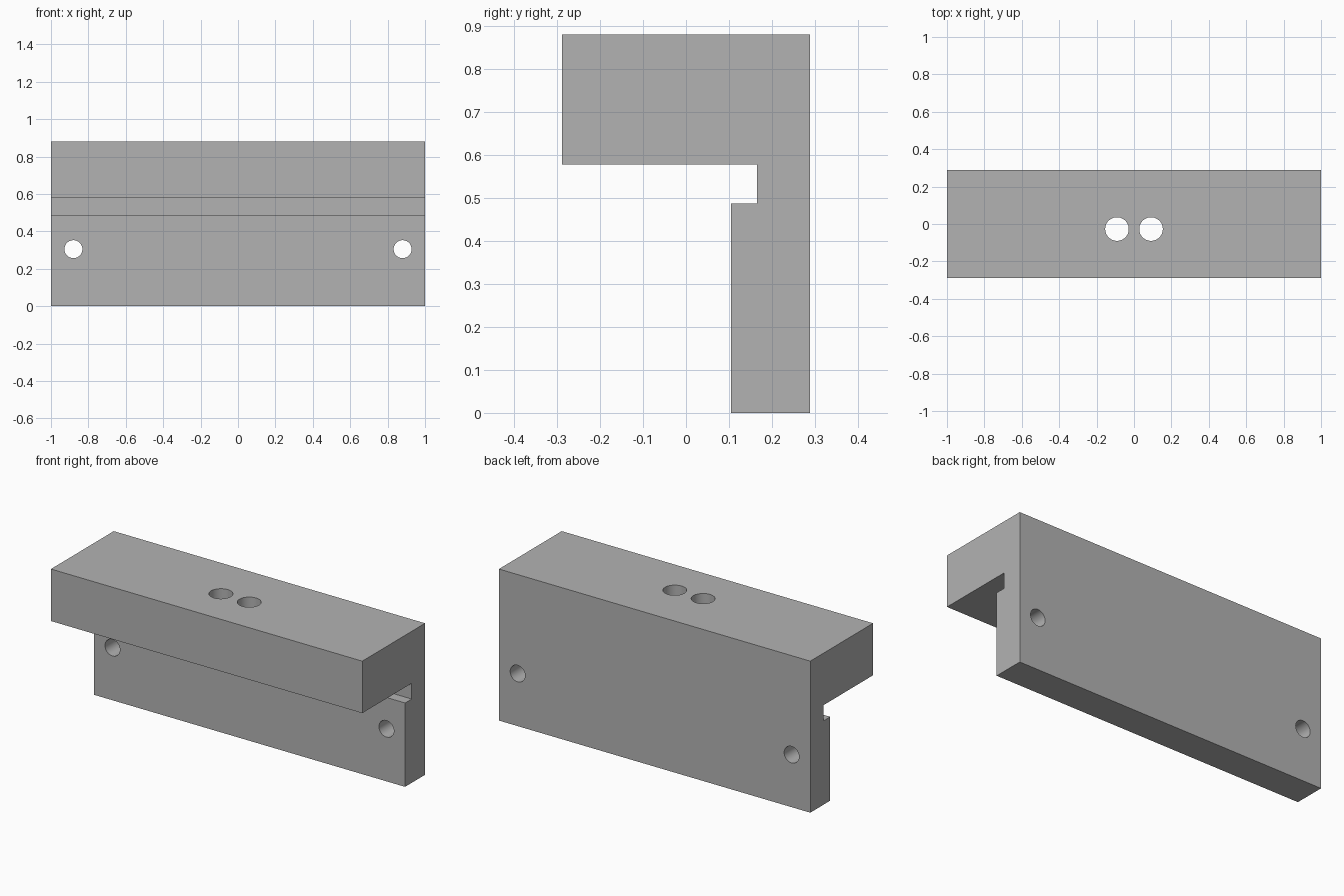
import bpy
import bmesh
import math

cube = bpy.data.objects.get("Cube")
if cube:
    bpy.data.objects.remove(cube, do_unlink=True)

grey = bpy.data.materials.new("plain grey")
grey.use_nodes = True
colour = (0.45, 0.45, 0.45, 1)
grey.diffuse_color = colour
grey.node_tree.nodes["Principled BSDF"].inputs["Base Color"].default_value = colour

# Side profile (y, z): thick top block, relief groove and back plate
profile = [(-0.288, 0.88), (-0.288, 0.578), (0.165, 0.578), (0.165, 0.487),
           (0.105, 0.487), (0.105, 0), (0.288, 0), (0.288, 0.88)]

bm = bmesh.new()
face = bm.faces.new([bm.verts.new((-1, y, z)) for y, z in profile])
ext = bmesh.ops.extrude_face_region(bm, geom=[face])
verts = [v for v in ext["geom"] if isinstance(v, bmesh.types.BMVert)]
bmesh.ops.translate(bm, verts=verts, vec=(2, 0, 0))
bmesh.ops.recalc_face_normals(bm, faces=bm.faces)
mesh = bpy.data.meshes.new("angle_bracket")
bm.to_mesh(mesh)
bm.free()
mesh.materials.append(grey)
bracket = bpy.data.objects.new("angle_bracket", mesh)
bpy.context.collection.objects.link(bracket)


def drill(name, location, radius, depth, tilt=0):
    """Cut a round through hole in the bracket."""
    bpy.ops.mesh.primitive_cylinder_add(vertices=48, radius=radius, depth=depth,
                                        location=location, rotation=(tilt, 0, 0))
    cutter = bpy.context.object
    cutter.name = name
    cutter.hide_render = True
    cutter.data.materials.append(grey)
    cut = bracket.modifiers.new(name, "BOOLEAN")
    cut.operation = "DIFFERENCE"
    cut.solver = "EXACT"
    cut.object = cutter
    bpy.context.view_layer.objects.active = bracket
    bpy.ops.object.modifier_apply(modifier=cut.name)
    bpy.data.objects.remove(cutter, do_unlink=True)


# Mounting holes in the plate and the paired holes in the top block
for side in (-1, 1):
    drill("plate_hole", (side * 0.88, 0.2, 0.305), 0.048, 0.5, math.pi / 2)
    drill("top_hole", (side * 0.091, -0.027, 0.73), 0.063, 0.5)

bpy.ops.object.select_all(action="DESELECT")
bracket.select_set(True)
bpy.context.view_layer.objects.active = bracket
bpy.ops.object.shade_smooth_by_angle(angle=math.radians(30))
